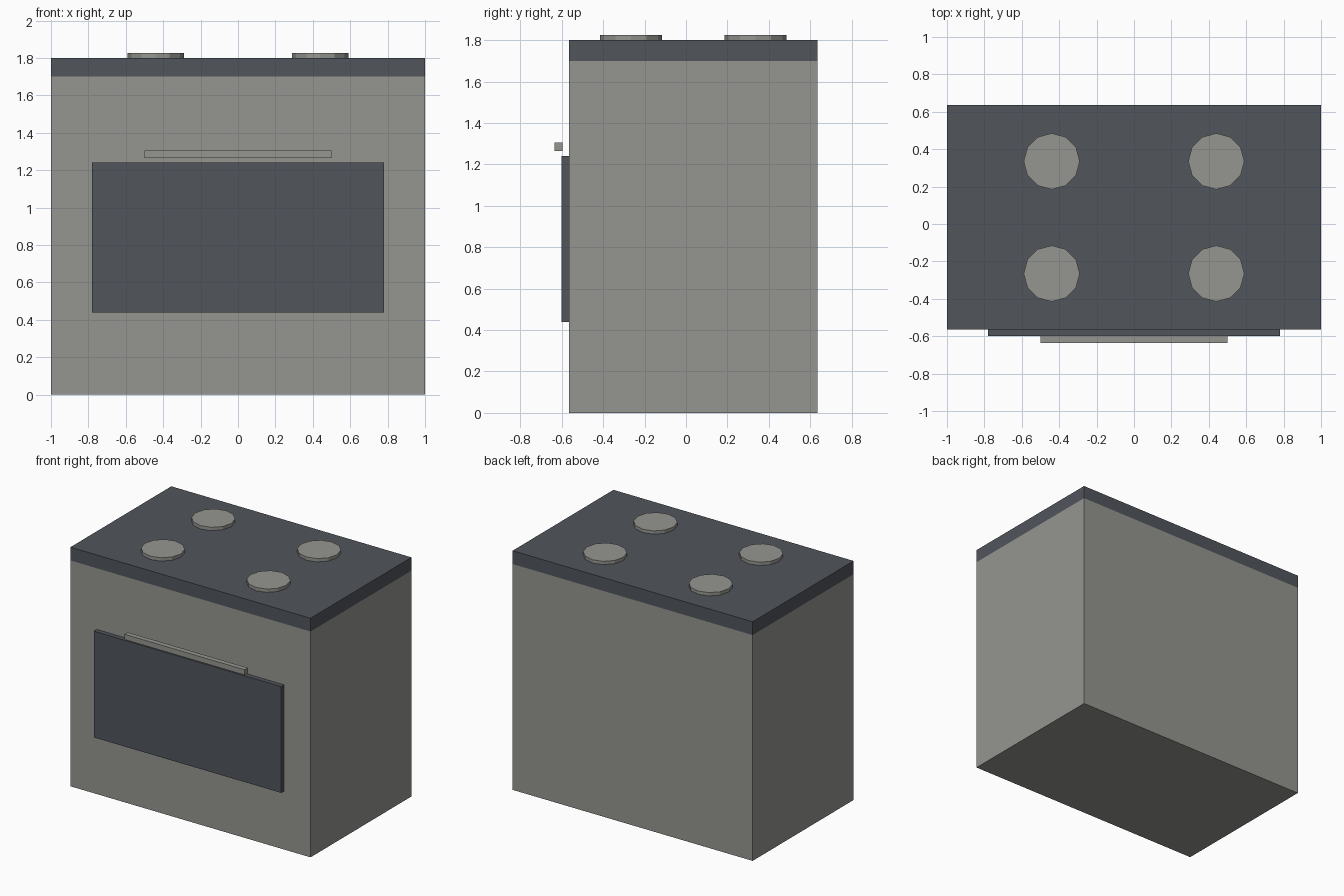
import bpy

if "Cube" in bpy.data.objects:
    bpy.data.objects.remove(bpy.data.objects["Cube"])


def make_material(name, rgb):
    mat = bpy.data.materials.new(name)
    mat.diffuse_color = (*rgb, 1.0)
    mat.use_nodes = True
    mat.node_tree.nodes["Principled BSDF"].inputs["Base Color"].default_value = mat.diffuse_color
    return mat


steel = make_material("warm grey steel", (0.30, 0.305, 0.28))
dark = make_material("dark slate", (0.082, 0.09, 0.105))


def box(name, x, y, z, mat):
    """Box spanning the given (min, max) ranges."""
    spans = (x, y, z)
    bpy.ops.mesh.primitive_cube_add(size=1, location=[(a + b) / 2 for a, b in spans])
    ob = bpy.context.object
    ob.name = name
    ob.scale = [b - a for a, b in spans]
    bpy.ops.object.transform_apply(location=False, rotation=False, scale=True)
    ob.data.materials.append(mat)


# Oven body and cooktop slab
FRONT, BACK = -0.565, 0.635
box("oven_body", (-1, 1), (FRONT, BACK), (0, 1.70), steel)
box("cooktop", (-1, 1), (FRONT, BACK), (1.70, 1.80), dark)

# Door panel and the handle bar above it
box("oven_door", (-0.78, 0.78), (-0.60, FRONT), (0.44, 1.24), dark)
box("door_handle", (-0.5, 0.5), (-0.635, -0.597), (1.265, 1.305), steel)

# Four flat hot plates
for side, x in (("left", -0.44), ("right", 0.44)):
    for end, y in (("front", -0.265), ("back", 0.335)):
        bpy.ops.mesh.primitive_cylinder_add(vertices=12, radius=0.15, depth=0.025,
                                            location=(x, y, 1.8125))
        plate = bpy.context.object
        plate.name = f"hot_plate_{end}_{side}"
        plate.data.materials.append(steel)
